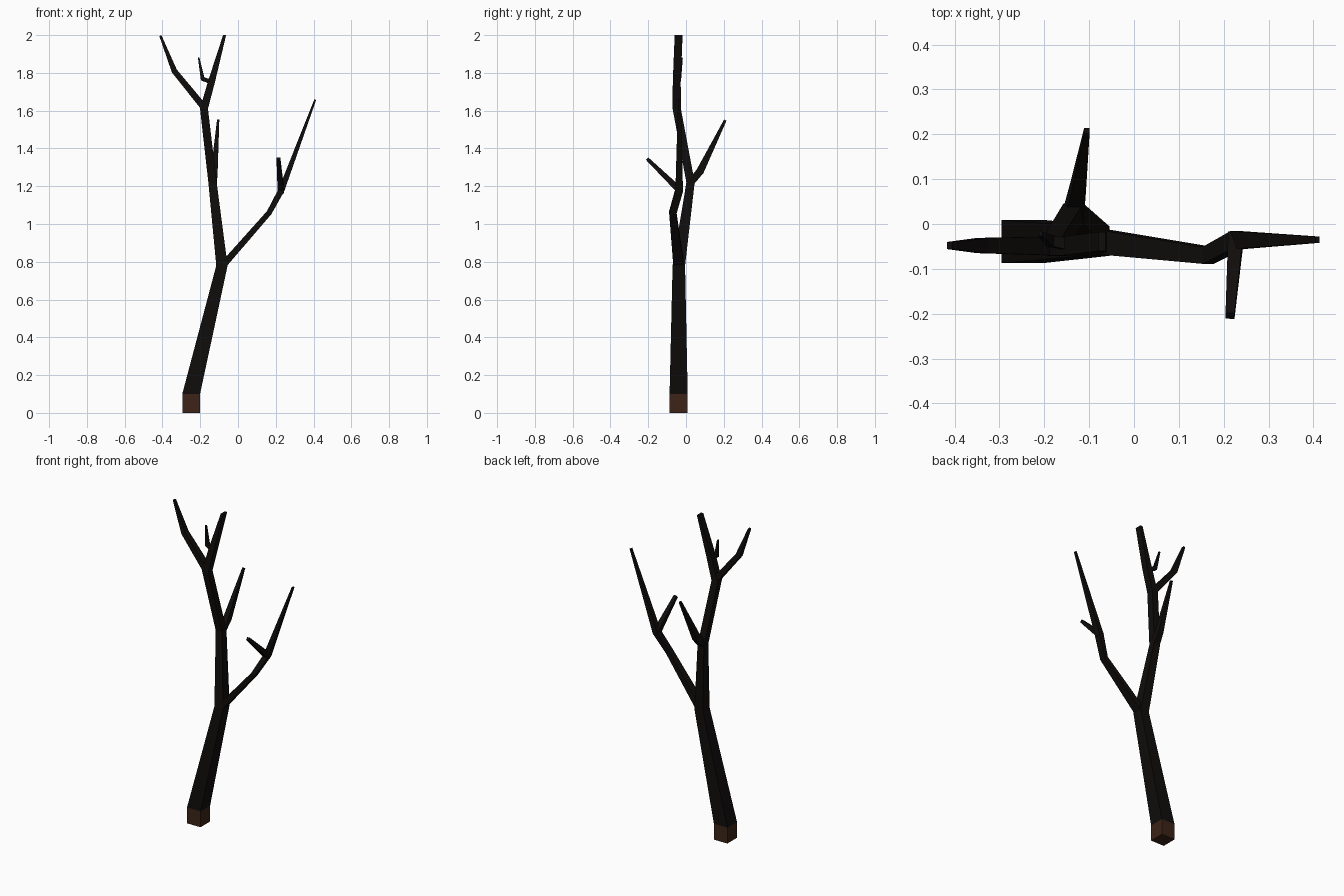
import bpy, bmesh
from mathutils import Vector


def material(name, rgb):
    m = bpy.data.materials.new(name)
    m.diffuse_color = (*rgb, 1)
    return m


bark = material("dark_bark", (0.005, 0.004, 0.0035))
brown = material("brown_wood", (0.045, 0.017, 0.009))


def limb(name, rings, mat, ref=(0, 1, 0), flat=False):
    """Four-sided tapering tube. Rings are (x, y, z, half width, half depth)."""
    pts = [Vector(r[:3]) for r in rings]
    bm = bmesh.new()
    loops = []
    for i, (p, r) in enumerate(zip(pts, rings)):
        if flat:
            u, v = Vector((1, 0, 0)), Vector((0, 1, 0))
        else:
            t = Vector()
            if i > 0:
                t += (p - pts[i - 1]).normalized()
            if i < len(pts) - 1:
                t += (pts[i + 1] - p).normalized()
            t.normalize()
            u = Vector(ref).cross(t).normalized()
            v = t.cross(u)
        loops.append([bm.verts.new(p + u * r[3] * a + v * r[4] * b)
                      for a, b in ((-1, -1), (1, -1), (1, 1), (-1, 1))])
    for lo, hi in zip(loops, loops[1:]):
        for k in range(4):
            n = (k + 1) % 4
            bm.faces.new((lo[k], lo[n], hi[n], hi[k]))
    bm.faces.new(loops[0][::-1])
    bm.faces.new(loops[-1])
    bmesh.ops.recalc_face_normals(bm, faces=bm.faces)
    me = bpy.data.meshes.new(name)
    bm.to_mesh(me)
    bm.free()
    me.materials.append(mat)
    ob = bpy.data.objects.new(name, me)
    bpy.context.collection.objects.link(ob)
    return ob


# Brown foot of the trunk
limb("trunk_foot", [(-0.248, -0.039, 0, 0.047, 0.048),
                    (-0.248, -0.039, 0.1, 0.047, 0.048)], brown, flat=True)

# Trunk, continuing into the tallest fork
limb("trunk", [(-0.248, -0.039, 0.1, 0.047, 0.048),
               (-0.085, -0.038, 0.78, 0.030, 0.033),
               (-0.135, 0.024, 1.22, 0.022, 0.022),
               (-0.180, -0.049, 1.61, 0.021, 0.022),
               (-0.140, -0.049, 1.755, 0.019, 0.021),
               (-0.071, -0.039, 2.0, 0.008, 0.021)], bark, flat=True)

# Large right branch and its forward twig
limb("right_branch", [(-0.085, -0.038, 0.775, 0.018, 0.028),
                      (0.165, -0.070, 1.06, 0.014, 0.019),
                      (0.230, -0.036, 1.18, 0.016, 0.020),
                      (0.409, -0.035, 1.658, 0.005, 0.007)], bark)
limb("right_twig", [(0.227, -0.030, 1.175, 0.018, 0.017),
                    (0.214, -0.205, 1.345, 0.009, 0.010)], bark, ref=(1, 0, 0))

# Back branch
limb("back_branch", [(-0.135, 0.022, 1.215, 0.018, 0.022),
                     (-0.125, 0.075, 1.28, 0.020, 0.017),
                     (-0.105, 0.208, 1.55, 0.007, 0.006)], bark, ref=(1, 0, 0))

# Left fork and small top twig
limb("left_fork", [(-0.178, -0.049, 1.615, 0.018, 0.021),
                   (-0.337, -0.048, 1.81, 0.015, 0.017),
                   (-0.411, -0.048, 1.997, 0.006, 0.008)], bark)
limb("top_twig", [(-0.140, -0.046, 1.752, 0.012, 0.014),
                  (-0.187, -0.038, 1.768, 0.011, 0.012),
                  (-0.208, -0.022, 1.88, 0.004, 0.005)], bark)
